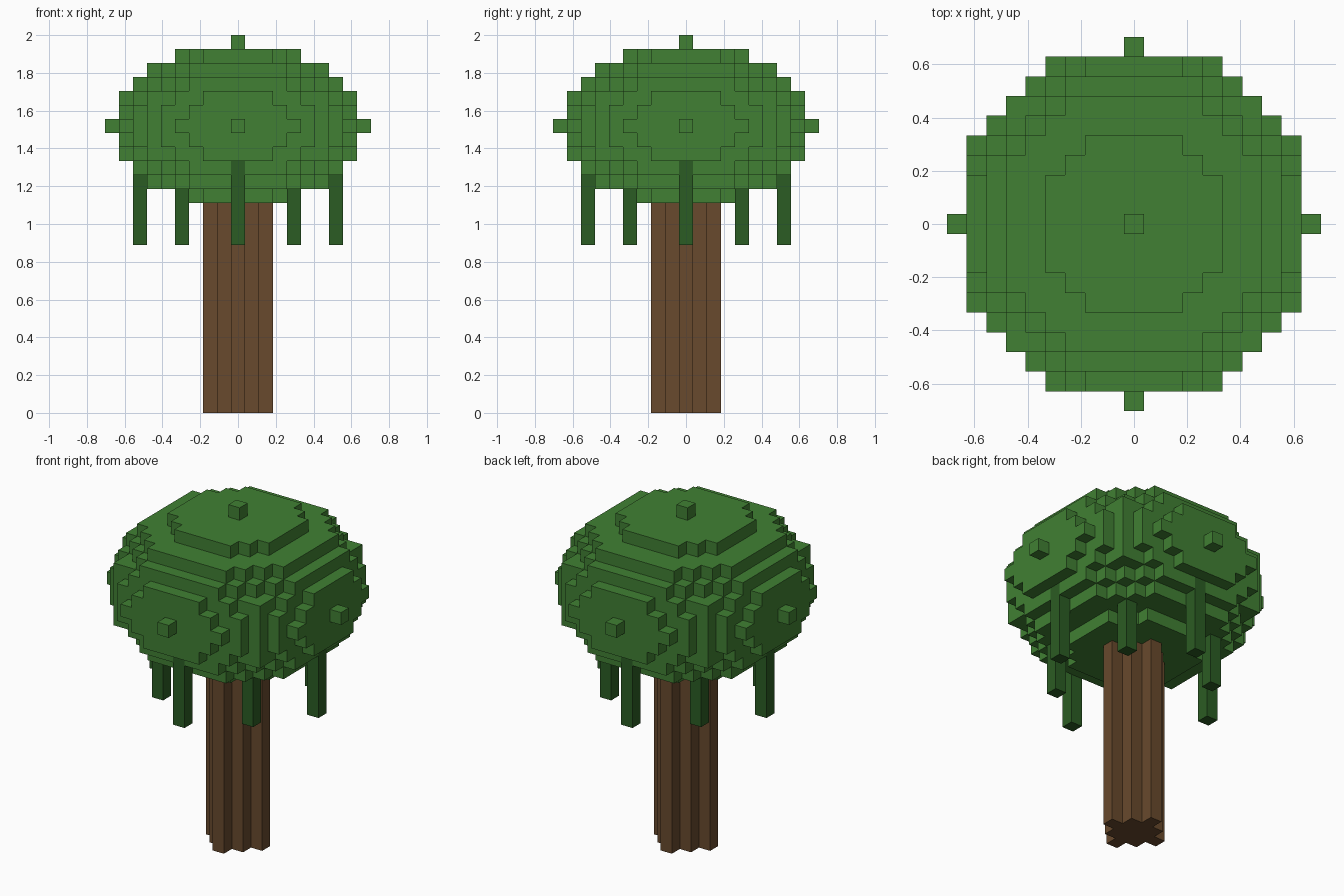
import bpy
import bmesh
from mathutils import Vector

cube = bpy.data.objects.get("Cube")
if cube:
    bpy.data.objects.remove(cube, do_unlink=True)

UNIT = 2 / 27             # edge of one block
CENTRE = 20               # block layer through the middle of the canopy
RADIUS, HALF_HEIGHT = 9, 6
VINE_BASE = 12


def make_material(name, colour):
    mat = bpy.data.materials.new(name)
    mat.use_nodes = True
    mat.diffuse_color = (*colour, 1)
    mat.node_tree.nodes["Principled BSDF"].inputs["Base Color"].default_value = (*colour, 1)
    return mat


def build_blocks(name, cells, occupied, mat):
    """Make the outer skin of a set of blocks, leaving out hidden faces."""
    bm = bmesh.new()
    for cell in cells:
        middle = Vector(cell) + Vector((0, 0, 0.5))
        for axis in range(3):
            for sign in (-1, 1):
                normal = Vector((0, 0, 0))
                normal[axis] = sign
                if tuple(int(c + n) for c, n in zip(cell, normal)) in occupied:
                    continue
                u = Vector((0, 0, 0))
                u[(axis + 1) % 3] = 0.5
                v = normal.cross(u)
                face_mid = middle + normal / 2
                corners = (-u - v, u - v, u + v, v - u)
                bm.faces.new([bm.verts.new((face_mid + c) * UNIT) for c in corners])
    bmesh.ops.remove_doubles(bm, verts=bm.verts[:], dist=UNIT / 100)
    mesh = bpy.data.meshes.new(name)
    bm.to_mesh(mesh)
    bm.free()
    mesh.materials.append(mat)
    obj = bpy.data.objects.new(name, mesh)
    bpy.context.collection.objects.link(obj)
    return obj


leaf = make_material("leaf green", (0.052, 0.216, 0.033))
vine = make_material("dark vine green", (0.024, 0.107, 0.017))
bark = make_material("bark brown", (0.138, 0.067, 0.026))

# Trunk: stepped diamond column
trunk = {(x, y, z) for x in range(-2, 3) for y in range(-2, 3)
         for z in range(CENTRE - 5) if abs(x) + abs(y) <= 2}

# Hanging vines: four on the axes, four on the diagonals
vines = []
for a, b in ((1, 0), (0, 1), (-1, 0), (0, -1)):
    vines.append({(7 * a, 7 * b, z) for z in range(VINE_BASE, CENTRE - 2)})
    vines.append({(4 * (a - b), 4 * (a + b), z) for z in range(VINE_BASE, CENTRE - 4)})

# Canopy: flattened ball of blocks
span = range(-RADIUS, RADIUS + 1)
canopy = {(x, y, z + CENTRE) for x in span for y in span
          for z in range(-HALF_HEIGHT, HALF_HEIGHT + 1)
          if (x * x + y * y) / RADIUS ** 2 + z * z / HALF_HEIGHT ** 2 <= 1.0001}
canopy -= trunk.union(*vines)

occupied = canopy.union(trunk, *vines)
build_blocks("trunk", trunk, occupied, bark)
build_blocks("canopy", canopy, occupied, leaf)
for i, cells in enumerate(vines, 1):
    build_blocks(f"hanging_vine_{i}", cells, occupied, vine)
